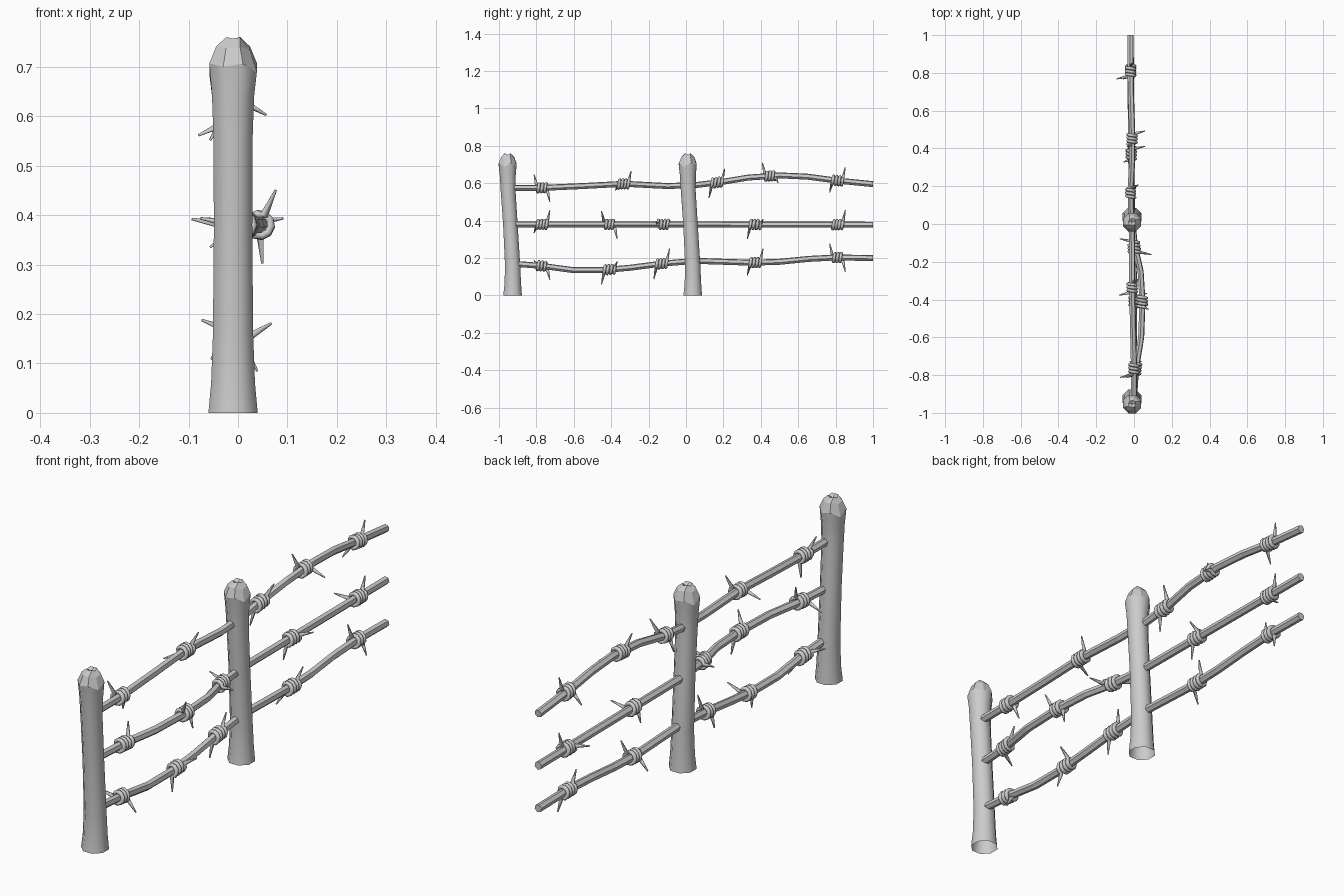
import bpy, bmesh, math
from mathutils import Vector, Matrix

cube = bpy.data.objects.get("Cube")
if cube:
    bpy.data.objects.remove(cube)

grey = bpy.data.materials.new("plain grey")
colour = (0.6, 0.6, 0.6, 1)
grey.use_nodes = True
grey.diffuse_color = colour
grey.node_tree.nodes["Principled BSDF"].inputs["Base Color"].default_value = colour


def finish(bm, name):
    bmesh.ops.recalc_face_normals(bm, faces=bm.faces)
    mesh = bpy.data.meshes.new(name)
    bm.to_mesh(mesh)
    bm.free()
    mesh.materials.append(grey)
    obj = bpy.data.objects.new(name, mesh)
    bpy.context.collection.objects.link(obj)
    return obj


def bridge(bm, a, b):
    n = len(a)
    return [bm.faces.new((a[i], a[(i + 1) % n], b[(i + 1) % n], b[i])) for i in range(n)]


def tube(name, path, radii, sides, smooth):
    """Sweep a polygon along a path, carrying its frame from point to point."""
    bm = bmesh.new()
    rings = []
    last = len(path) - 1
    tangent = (path[1] - path[0]).normalized()
    side = tangent.orthogonal().normalized()
    for i, p in enumerate(path):
        new = (path[min(i + 1, last)] - path[max(i - 1, 0)]).normalized()
        side = tangent.rotation_difference(new) @ side
        tangent = new
        up = tangent.cross(side)
        ring = []
        for k in range(sides):
            a = math.tau * k / sides
            ring.append(bm.verts.new(p + radii[i] * (math.cos(a) * side + math.sin(a) * up)))
        if rings:
            for f in bridge(bm, rings[-1], ring):
                f.smooth = smooth
        rings.append(ring)
    bm.faces.new(rings[0])
    bm.faces.new(rings[-1])
    return finish(bm, name)


# Wooden posts: smooth leaning trunk, open below, with a chipped faceted tip
TRUNK = [(0, 0.036, 0.054), (0.06, 0.037, 0.048), (0.16, 0.036, 0.044), (0.38, 0.024, 0.042),
         (0.56, 0.012, 0.043), (0.64, 0.01, 0.046), (0.70, 0.009, 0.052)]
TIP = [(0.738, 0.01, 0.037), (0.757, 0.01, 0.02)]
CHIPS = [0.008, -0.003, 0.006, -0.014, 0.007, 0.0, 0.006, -0.012]


def post(name, y):
    bm = bmesh.new()
    rings = []
    for j, (z, cy, r) in enumerate(TRUNK + TIP):
        ring = []
        for k in range(8):
            a = math.tau * (k + 0.5 * (j > len(TRUNK))) / 8 + math.pi / 8
            chip = CHIPS[k] * (1 if j == len(TRUNK) - 1 else 0.4) if j >= len(TRUNK) - 1 else 0
            ring.append(bm.verts.new((-0.01 + r * math.cos(a), y + cy + r * math.sin(a), z + chip)))
        if rings:
            for f in bridge(bm, rings[-1], ring):
                f.smooth = j < len(TRUNK)
        rings.append(ring)
    # dented top
    centre = bm.verts.new((-0.01, y + 0.01, 0.748))
    for k in range(8):
        bm.faces.new((rings[-1][k], rings[-1][(k + 1) % 8], centre))
    rim = set(rings[len(TRUNK) - 1])
    for e in bm.edges:
        if e.verts[0] in rim and e.verts[1] in rim:
            e.smooth = False
    finish(bm, name)


post("front_post", -0.963)
post("middle_post", 0)

# Wires: (x, y, z) along each strand; barbs: (y, first spike angle, last spike angle)
WIRES = {
    "top": ([(0, -.93, .575), (0, -.77, .575), (-.005, -.55, .585), (-.01, -.33, .597),
             (-.01, -.1, .585), (-.015, .05, .59), (-.018, .18, .605), (-.01, .33, .63),
             (-.01, .5, .642), (-.015, .65, .635), (-.018, .8, .615), (-.018, 1, .595)],
            [(-.77, 115, 255), (-.335, 205, 65), (.165, 260, 60), (.45, 110, 330), (.81, 240, 85)]),
    "middle": ([(0, -.93, .38), (.01, -.77, .38), (.038, -.6, .38), (.045, -.41, .38),
                (.035, -.25, .38), (.005, -.12, .38), (-.012, .05, .38), (-.018, 1, .378)],
               [(-.77, 215, 100), (-.41, 65, 275), (-.12, 10, 170), (.37, 265, 20), (.81, 170, 85)]),
    "bottom": ([(0, -.93, .17), (0, -.77, .158), (0, -.6, .135), (0, -.45, .135),
                (0, -.3, .148), (-.005, -.13, .17), (-.01, .05, .185), (-.015, .35, .175),
                (-.015, .5, .18), (-.018, .65, .195), (-.018, .8, .203), (-.018, 1, .2)],
               [(-.77, 160, 300), (-.41, 280, 30), (-.13, 265, 80), (.37, 240, 70), (.81, 100, 280)]),
}


def along(points, y):
    for a, b in zip(points, points[1:]):
        if a.y <= y <= b.y:
            return a.lerp(b, (y - a.y) / (b.y - a.y))
    return points[-1]


def barb(name, points, y, first, last):
    """Wire coil of about three turns whose two ends stick out as spikes."""
    turns = 3 + ((last - first) % 360) / 360
    steps = round(turns * 10)
    coil, tubes = [], []

    def spot(angle, radius, offset):
        a = math.radians(angle)
        return along(points, y + offset) + Vector((math.cos(a), 0, math.sin(a))) * radius

    coil.append(spot(first, 0.078, -0.042))
    tubes.append(0.0025)
    for i in range(steps + 1):
        t = i / steps
        coil.append(spot(first + 360 * turns * t, 0.0225, -0.03 + 0.06 * t))
        tubes.append(0.0085)
    coil.append(spot(last, 0.078, 0.042))
    tubes.append(0.0025)
    tube(name, coil, tubes, 6, True)


for level, (coords, barbs) in WIRES.items():
    points = [Vector(c) for c in coords]
    tube(level + "_wire", points, [0.0165] * len(points), 6, False)
    for n, (y, first, last) in enumerate(barbs, 1):
        barb(f"{level}_barb_{n}", points, y, first, last)
